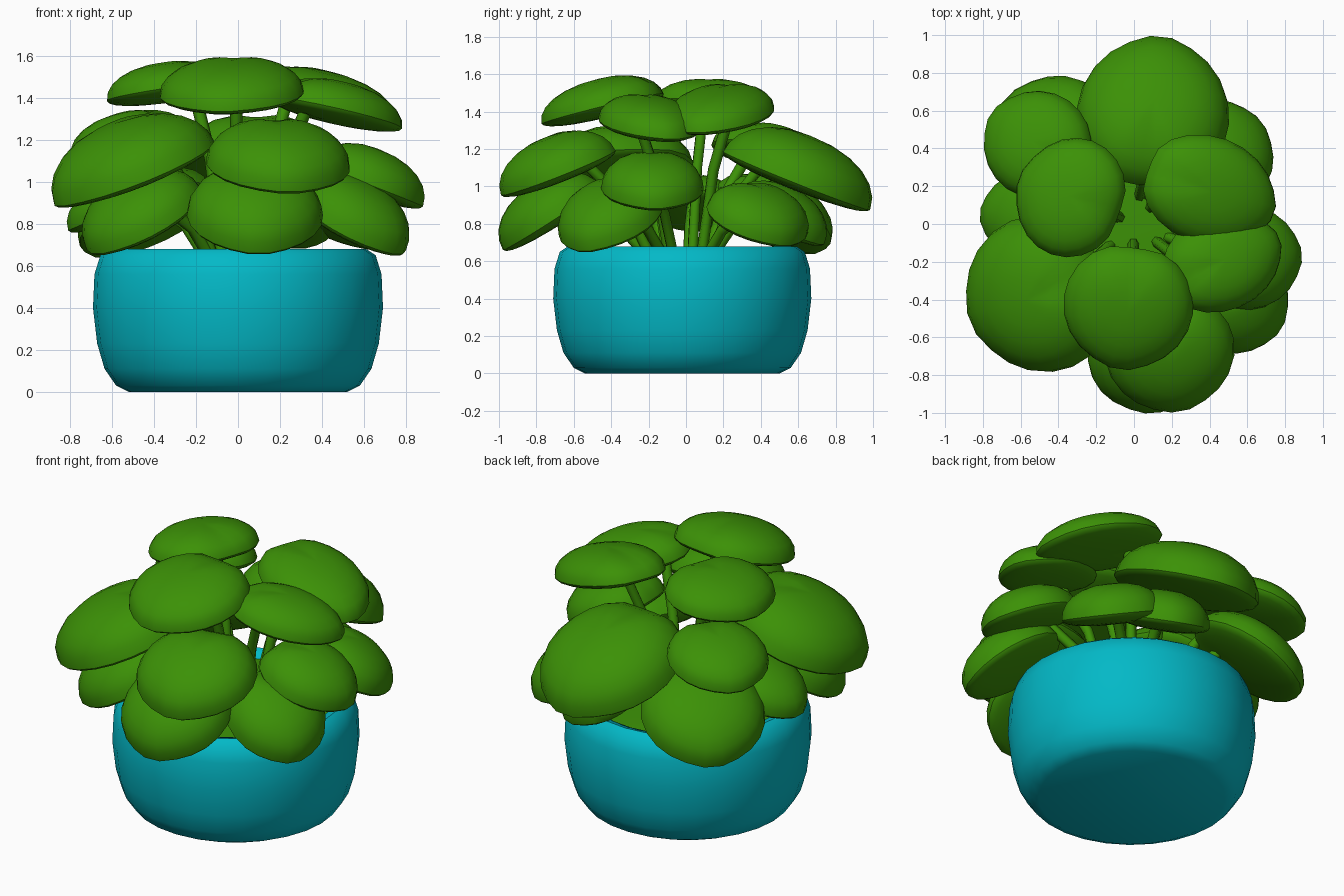
import bpy, bmesh, math
from mathutils import Vector, Matrix

cube = bpy.data.objects.get("Cube")
if cube:
    bpy.data.objects.remove(cube, do_unlink=True)


def make_material(name, rgb):
    mat = bpy.data.materials.new(name)
    mat.use_nodes = True
    mat.diffuse_color = (*rgb, 1)
    bsdf = mat.node_tree.nodes["Principled BSDF"]
    bsdf.inputs["Base Color"].default_value = (*rgb, 1)
    bsdf.inputs["Roughness"].default_value = 0.8
    return mat


GREEN = make_material("leaf_green", (0.045, 0.283, 0.002))
TEAL = make_material("pot_turquoise", (0.001, 0.483, 0.57))


def finish(name, bm, mat, angle=40):
    mesh = bpy.data.meshes.new(name)
    bmesh.ops.recalc_face_normals(bm, faces=bm.faces)
    bm.to_mesh(mesh)
    bm.free()
    obj = bpy.data.objects.new(name, mesh)
    bpy.context.collection.objects.link(obj)
    mesh.materials.append(mat)
    bpy.ops.object.select_all(action="DESELECT")
    obj.select_set(True)
    bpy.context.view_layer.objects.active = obj
    bpy.ops.object.shade_smooth_by_angle(angle=math.radians(angle))


# Profile of radius and height spun around z
def make_round(name, profile, mat):
    bm = bmesh.new()
    verts = [bm.verts.new((r, 0, z)) for r, z in profile]
    edges = [bm.edges.new(pair) for pair in zip(verts, verts[1:])]
    bmesh.ops.spin(bm, geom=verts + edges, cent=(0, 0, 0), axis=(0, 0, 1),
                   angle=math.tau, steps=28)
    bmesh.ops.remove_doubles(bm, verts=bm.verts, dist=0.0005)
    bmesh.ops.translate(bm, verts=bm.verts, vec=(0, -0.02, 0))
    finish(name, bm, mat, 50)


# Leaf: full dome with a slight notch at the stem end and a drooping outer tip
def make_leaf(name, centre, heading, tilt, length, width, dome):
    bm = bmesh.new()
    bmesh.ops.create_uvsphere(bm, u_segments=22, v_segments=12, radius=1)
    for v in bm.verts:
        around = math.atan2(v.co.y, v.co.x)
        flat = math.hypot(v.co.x, v.co.y)
        inner = math.exp(-((math.pi - abs(around)) / 0.35) ** 2) * flat
        tip = math.exp(-(around / 0.3) ** 2) * flat
        reach = (1 - 0.08 * inner + 0.05 * tip) * max(flat, 0.01) ** -0.15
        height = dome if v.co.z > 0 else 0.05
        z = v.co.z * height * (1 - 0.2 * inner)
        v.co = (v.co.x * reach * length / 2, v.co.y * reach * width / 2, z)
    place = (Matrix.Translation(centre)
             @ Matrix.Rotation(math.radians(heading), 4, "Z")
             @ Matrix.Rotation(math.radians(tilt), 4, "Y"))
    bm.transform(place)
    finish(name, bm, GREEN)
    return place @ Vector((-length * 0.22, 0, -0.02))


# Stem: bevelled curve rising from the pot and bending out to the leaf
def make_stem(name, end):
    out = Vector((end.x, end.y, 0))
    start = out * 0.35 + Vector((0, 0, 0.62))
    bend = out * 0.62 + Vector((0, 0, 0.62 + (end.z - 0.62) * 0.6))
    curve = bpy.data.curves.new(name, "CURVE")
    curve.dimensions = "3D"
    curve.bevel_depth = 0.03
    curve.bevel_resolution = 1
    curve.use_fill_caps = True
    spline = curve.splines.new("POLY")
    spline.points.add(2)
    for point, co in zip(spline.points, (start, bend, end)):
        point.co = (*co, 1)
    curve.materials.append(GREEN)
    obj = bpy.data.objects.new(name, curve)
    bpy.context.collection.objects.link(obj)


# Leaves: name, centre, heading, tilt, length, width, dome height
LEAVES = [
    ("top_front", (-0.03, -0.43, 1.42), -98, 14, 0.68, 0.69, 0.16),
    ("top_right", (-0.33, 0.14, 1.43), 160, 9, 0.58, 0.64, 0.14),
    ("top_left_back", (0.39, 0.18, 1.38), -20, 14, 0.74, 0.57, 0.15),
    ("top_left_front", (0.46, -0.2, 1.33), 22, 13, 0.66, 0.52, 0.15),
    ("middle_back", (0.1, 0.57, 1.04), 84, 22, 0.86, 0.81, 0.25),
    ("middle_right_front", (-0.49, -0.37, 1.05), 203, 23, 0.82, 0.84, 0.25),
    ("middle_front", (0.19, -0.67, 1.08), -80, 22, 0.66, 0.69, 0.2),
    ("middle_left", (0.6, -0.18, 0.99), 3, 21, 0.58, 0.55, 0.18),
    ("middle_right_back", (-0.51, 0.42, 1.18), 145, 15, 0.59, 0.57, 0.15),
    ("low_left_back", (0.47, 0.38, 0.82), 38, 29, 0.54, 0.58, 0.18),
    ("low_back", (0.2, 0.49, 0.83), 68, 29, 0.56, 0.52, 0.18),
    ("low_right_back", (-0.43, 0.45, 0.83), 136, 31, 0.7, 0.7, 0.2),
    ("low_right", (-0.53, 0.04, 0.88), 178, 22, 0.58, 0.5, 0.16),
    ("low_right_front", (-0.45, -0.39, 0.83), 217, 32, 0.63, 0.6, 0.2),
    ("low_front", (0.08, -0.7, 0.84), -86, 33, 0.64, 0.65, 0.21),
    ("low_left_front", (0.53, -0.4, 0.82), -32, 31, 0.62, 0.57, 0.2),
]

# Pot with a rolled rim, and the green bed of shoots filling it
make_round("pot", [(0, 0), (0.52, 0), (0.58, 0.03), (0.635, 0.11), (0.67, 0.23),
                   (0.69, 0.4), (0.683, 0.56), (0.655, 0.65), (0.61, 0.68),
                   (0.56, 0.665), (0.54, 0.63), (0, 0.62)], TEAL)
make_round("shoot_bed", [(0.55, 0.64), (0.3, 0.66), (0, 0.67)], GREEN)
for name, *shape in LEAVES:
    joint = make_leaf(name + "_leaf", *shape)
    make_stem(name + "_stem", joint)
